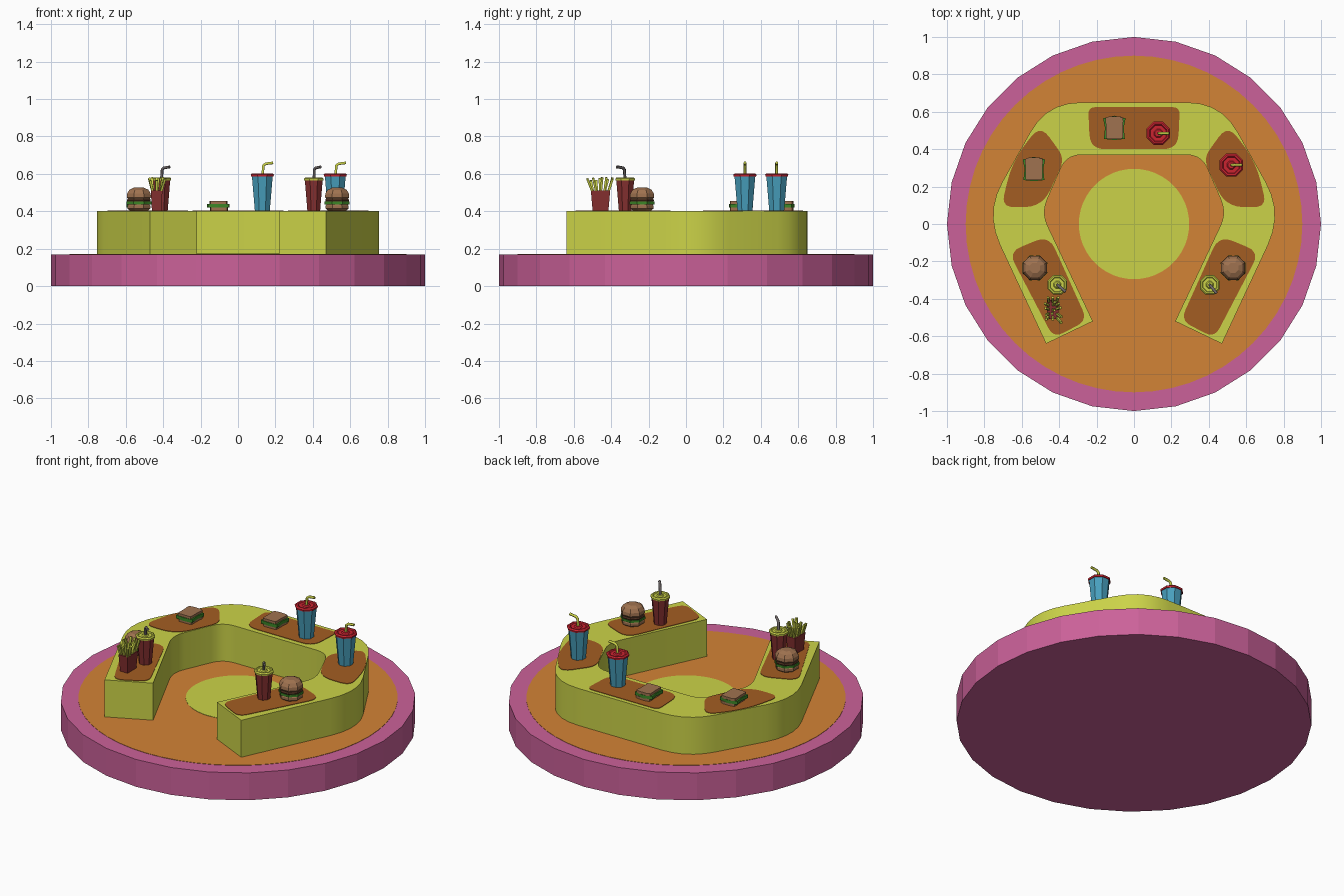
import bpy, bmesh, math, random
from mathutils import Matrix, Vector

if "Cube" in bpy.data.objects:
    bpy.data.objects.remove(bpy.data.objects["Cube"])
random.seed(4)

def mat(name, r, g, b):
    m = bpy.data.materials.new(name)
    m.diffuse_color = (r, g, b, 1)
    m.use_nodes = True
    m.node_tree.nodes["Principled BSDF"].inputs["Base Color"].default_value = m.diffuse_color
    return m

PINK = mat("pink", .60, .12, .32)
ORANGE = mat("orange", .65, .23, .037)
LIME = mat("lime", .60, .65, .065)
BROWN = mat("mat_brown", .37, .11, .016)
BLUE = mat("blue", .065, .35, .51)
MAROON = mat("maroon", .24, .03, .03)
RED = mat("red", .60, .017, .03)
BUN = mat("bun", .35, .17, .08)
GREEN = mat("green", .045, .24, .02)
PATTY = mat("patty", .10, .04, .02)
GREY = mat("grey", .15, .13, .13)
TOP = .405

def finish(name, bm, m, smooth=False):
    bmesh.ops.recalc_face_normals(bm, faces=bm.faces)
    me = bpy.data.meshes.new(name)
    bm.to_mesh(me)
    bm.free()
    me.materials.append(m)
    ob = bpy.data.objects.new(name, me)
    bpy.context.collection.objects.link(ob)
    if smooth:
        bpy.ops.object.select_all(action='DESELECT')
        ob.select_set(True)
        bpy.context.view_layer.objects.active = ob
        bpy.ops.object.shade_smooth_by_angle(angle=math.radians(35))
    return ob

def lathe(name, profile, m, x=0, y=0, sides=8, turn=0, sx=1, sy=1):
    """Solid of revolution from (radius, z) rings, capped at both ends."""
    bm = bmesh.new()
    rings = []
    for r, z in profile:
        rings.append([bm.verts.new((x + sx * r * math.cos(turn + math.tau * i / sides),
                                    y + sy * r * math.sin(turn + math.tau * i / sides), z))
                      for i in range(sides)])
    for a, b in zip(rings, rings[1:]):
        for i in range(sides):
            j = (i + 1) % sides
            bm.faces.new((a[i], a[j], b[j], b[i]))
    bm.faces.new(rings[0])
    bm.faces.new(rings[-1])
    return finish(name, bm, m)

def prism(name, pts, z0, z1, m, smooth=False):
    bm = bmesh.new()
    f = bm.faces.new([bm.verts.new((x, y, z0)) for x, y in pts])
    ext = bmesh.ops.extrude_face_region(bm, geom=[f])
    bmesh.ops.translate(bm, vec=(0, 0, z1 - z0),
                        verts=[v for v in ext['geom'] if isinstance(v, bmesh.types.BMVert)])
    return finish(name, bm, m, smooth)

def rounded(corners, steps=5):
    """Round polygon corners given as (x, y, cut distance)."""
    out = []
    for i, (x, y, c) in enumerate(corners):
        p = Vector((x, y))
        if c == 0:
            out.append((x, y))
            continue
        a = p + (Vector(corners[i - 1][:2]) - p).normalized() * c
        b = p + (Vector(corners[(i + 1) % len(corners)][:2]) - p).normalized() * c
        for k in range(steps + 1):
            t = k / steps
            out.append(tuple(a * (1 - t) ** 2 + p * 2 * t * (1 - t) + b * t * t))
    return out

def flip(pts):
    return [(-p[0], *p[1:]) for p in reversed(pts)]

# Round base with inlaid floor rings
lathe("base", [(1, 0), (1, .17)], PINK, sides=28)
lathe("floor_ring", [(.9, .16), (.9, .172)], ORANGE, sides=56)
lathe("floor_centre", [(.295, .16), (.295, .174)], LIME, sides=48)

# Horseshoe counter
outer = [(-.47, -.64, 0), (-.797, .06, .19), (-.465, .65, .18)]
inner = [(-.36, .37, .08), (-.495, .06, .08), (-.22, -.52, 0)]
prism("counter", rounded(outer + flip(outer) + flip(inner) + inner), .165, .402, LIME, True)

# Place mats
prism("mat_back", rounded([(-.245, .625, .04), (.245, .625, .04), (.235, .40, .08),
                           (-.235, .40, .08)]), .398, TOP, BROWN)
side = [(-.50, .53, .08), (-.37, .35, .06), (-.49, .09, .10), (-.71, .09, .07), (-.65, .34, .12)]
front = [(-.455, -.06, .08), (-.25, -.515, .06), (-.43, -.61, .06), (-.67, -.15, .07)]
for label, shape in (("side", side), ("front", front)):
    prism(f"mat_{label}_left", rounded(shape), .398, TOP, BROWN)
    prism(f"mat_{label}_right", rounded(flip(shape)), .398, TOP, BROWN)

# Drinks: cup, stepped lid, bent straw
def drink(name, x, y, r, top, cup, lid, straw, aim):
    lathe(name + "_cup", [(r * .7, TOP), (r * .97, top - .012)], cup, x, y, turn=math.pi / 8)
    lathe(name + "_lid", [(r * 1.05, top - .014), (r * 1.08, top - .004), (r * .95, top + .003),
                          (r * .8, top + .003), (r * .72, top - .003), (r * .4, top - .003),
                          (r * .3, top + .003)], lid, x, y, turn=math.pi / 8)
    cu = bpy.data.curves.new(name + "_straw", 'CURVE')
    cu.dimensions = '3D'
    cu.bevel_depth = .008
    cu.bevel_resolution = 1
    cu.use_fill_caps = True
    sp = cu.splines.new('POLY')
    path = [(0, -.02), (.006, .045), (.018, .054), (.058, .059)]
    sp.points.add(len(path) - 1)
    for p, (d, h) in zip(sp.points, path):
        p.co = (x + d * math.cos(aim), y + d * math.sin(aim), top + h, 1)
    cu.materials.append(straw)
    bpy.context.collection.objects.link(bpy.data.objects.new(name + "_straw", cu))

drink("drink_back", .13, .485, .062, .60, BLUE, RED, LIME, 0)
drink("drink_side", .52, .315, .062, .60, BLUE, RED, LIME, 0)
drink("drink_left", -.41, -.325, .053, .578, MAROON, LIME, GREY, -.7)
drink("drink_right", .405, -.325, .053, .578, MAROON, LIME, GREY, -.9)

# Burgers and sandwiches
def ruffle(name, x, y, r, z, sides, sx=1.0):
    pts = [(x + sx * r * k * math.cos(math.tau * i / sides), y + r * k * math.sin(math.tau * i / sides))
           for i in range(sides) for k in [1.0 if i % 2 else .9]]
    prism(name, pts, z, z + .014, GREEN)

for s, label in ((-1, "left"), (1, "right")):
    x, y, t = s * .53, -.235, math.pi / 8
    n = "burger_" + label
    lathe(n + "_bun_bottom", [(.054, TOP), (.066, .414), (.066, .43), (.06, .438)], BUN, x, y, turn=t)
    ruffle(n + "_lettuce", x, y, .072, .437, 16)
    lathe(n + "_patty", [(.066, .45), (.069, .457), (.066, .466)], PATTY, x, y, turn=t)
    lathe(n + "_bun_top", [(.062, .465), (.07, .475), (.068, .495), (.055, .515), (.03, .526)],
          BUN, x, y, turn=t)

slice_shape = [(-.045, -.06, .01), (.045, -.06, .01), (.045, .02, .01), (.056, .06, .03),
               (-.056, .06, .03), (-.045, .02, .01)]
for n, x, y in (("sandwich_back", -.105, .515), ("sandwich_side", -.535, .295)):
    for part, z0, z1, dx in (("bottom", TOP, .420, .004), ("top", .438, .454, 0)):
        prism(f"{n}_bread_{part}", [(x + dx + px, y + py) for px, py in rounded(slice_shape, 2)],
              z0, z1, BUN)
    leaf = [(-.056, -.06, 0), (0, -.066, 0), (.056, -.06, 0), (.05, 0, 0), (.06, .05, 0),
            (0, .064, 0), (-.06, .05, 0), (-.05, 0, 0)]
    prism(n + "_lettuce", [(x + px, y + py) for px, py, _ in leaf], .419, .439, GREEN)

# Fries: tapered carton and a fan of sticks
fx, fy = -.435, -.457
lathe("fries_carton", [(.06, TOP), (.073, .51)], MAROON, fx, fy, sides=4, turn=math.pi / 4, sx=.6)
bm = bmesh.new()
for i in range(5):
    for j in range(3):
        u, v = (i - 2) / 2, j - 1
        length = .09 + random.uniform(-.012, .012)
        m = (Matrix.Translation((fx + v * .017, fy + u * .036, .485))
             @ Matrix.Rotation(-u * .3 + random.uniform(-.12, .12), 4, 'X')
             @ Matrix.Rotation(v * .2 + random.uniform(-.1, .15), 4, 'Y')
             @ Matrix.Translation((0, 0, length / 2))
             @ Matrix.Diagonal((.012, .012, length, 1)))
        bmesh.ops.create_cube(bm, size=1, matrix=m)
finish("fries_sticks", bm, LIME)
